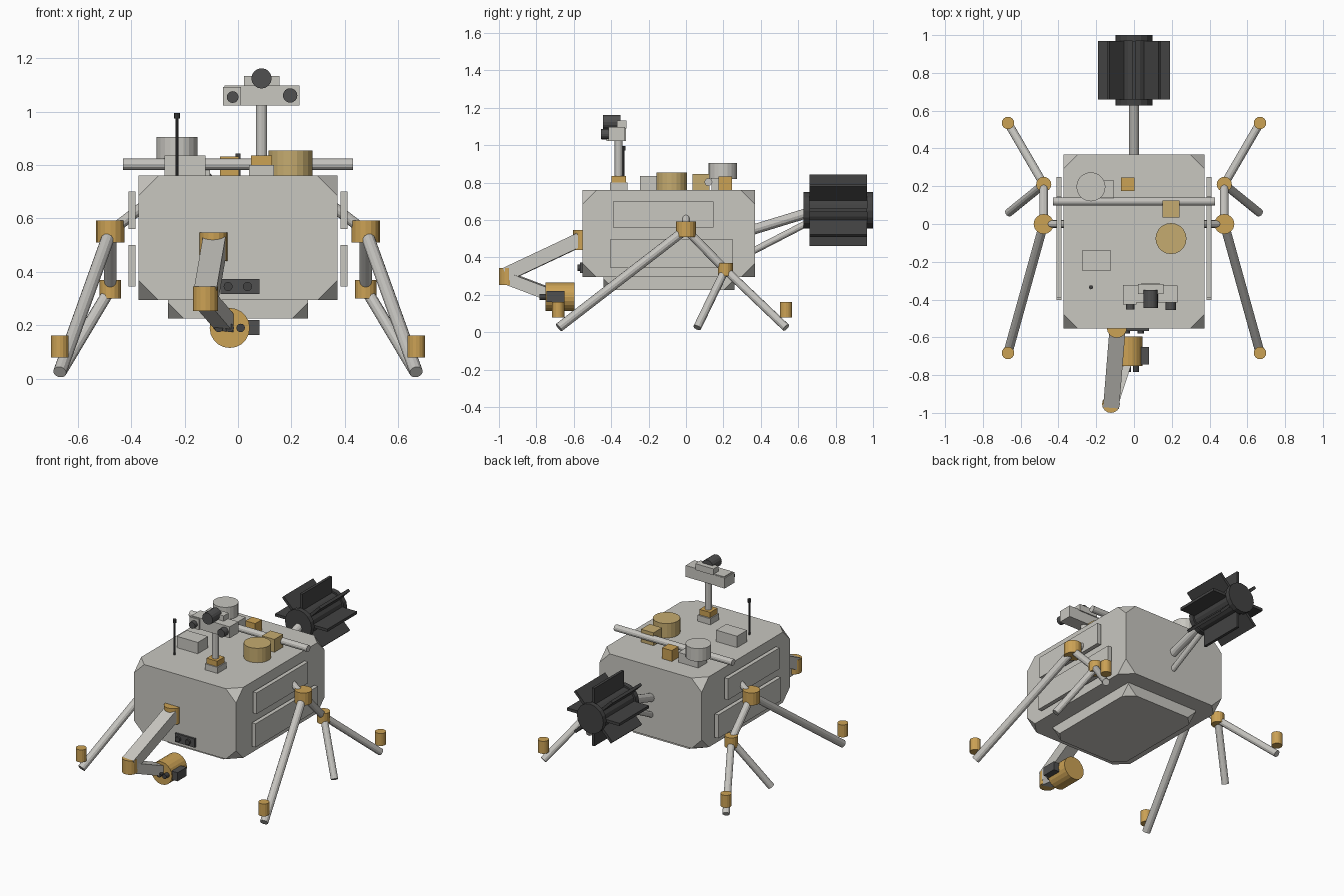
import bpy, bmesh, math
from mathutils import Vector, Matrix

if "Cube" in bpy.data.objects:
    bpy.data.objects.remove(bpy.data.objects["Cube"])


def material(name, rgb):
    m = bpy.data.materials.new(name)
    m.diffuse_color = (*rgb, 1)
    m.use_nodes = True
    m.node_tree.nodes["Principled BSDF"].inputs["Base Color"].default_value = m.diffuse_color
    return m


GREY = material("light grey", (0.58, 0.57, 0.53))
TUBE = material("tube grey", (0.56, 0.55, 0.52))
GOLD = material("gold", (0.60, 0.36, 0.09))
TAN = material("tan gold", (0.56, 0.41, 0.16))
DARK = material("charcoal", (0.055, 0.055, 0.055))
LENS = material("lens grey", (0.08, 0.08, 0.08))


def finish(bm, name, mat):
    bmesh.ops.recalc_face_normals(bm, faces=bm.faces[:])
    me = bpy.data.meshes.new(name)
    bm.to_mesh(me)
    bm.free()
    me.materials.append(mat)
    ob = bpy.data.objects.new(name, me)
    bpy.context.collection.objects.link(ob)
    return ob


def box(name, mat, x, y, z, cut=0):
    """Box from (min, max) ranges, with optional clipped corners."""
    bm = bmesh.new()
    bmesh.ops.create_cube(bm, size=1)
    for v in bm.verts:
        v.co = [r[0] + (c + 0.5) * (r[1] - r[0]) for r, c in zip((x, y, z), v.co)]
    if cut:
        bmesh.ops.bevel(bm, geom=bm.verts[:], offset=cut, segments=1, affect='VERTICES')
    return finish(bm, name, mat)


def rod(name, mat, a, b, r, n=12):
    """Cylinder between two points."""
    a, b = Vector(a), Vector(b)
    d = b - a
    bm = bmesh.new()
    bmesh.ops.create_cone(bm, cap_ends=True, segments=n, radius1=r, radius2=r, depth=d.length)
    rot = Vector((0, 0, 1)).rotation_difference(d).to_matrix().to_4x4()
    bm.transform(Matrix.Translation((a + b) / 2) @ rot)
    return finish(bm, name, mat)


def post(name, mat, x, y, z0, z1, r, n=16):
    return rod(name, mat, (x, y, z0), (x, y, z1), r, n)


def barrel(name, mat, x, z, y0, y1, r, n=16):
    return rod(name, mat, (x, y0, z), (x, y1, z), r, n)


def beam(name, mat, a, b, w, h):
    """Rectangular beam between two points."""
    a, b = Vector(a), Vector(b)
    d = (b - a).normalized()
    side = d.cross(Vector((0, 0, 1))).normalized()
    up = side.cross(d)
    bm = bmesh.new()
    bmesh.ops.create_cube(bm, size=1)
    for v in bm.verts:
        c = v.co.copy()
        v.co = (a + b) / 2 + (b - a) * c.x + side * w * c.y + up * h * c.z
    return finish(bm, name, mat)


# Hull and belly pan
box("hull", GREY, (-0.373, 0.373), (-0.553, 0.369), (0.295, 0.76), 0.075)
box("belly_pan", GREY, (-0.262, 0.262), (-0.44, 0.26), (0.225, 0.36), 0.06)

# Side panels and legs, mirrored left and right
for s, tag in ((1, "right"), (-1, "left")):
    xs = sorted((s * 0.383, s * 0.41))
    box("upper_panel_" + tag, GREY, xs, (-0.39, 0.147), (0.56, 0.70))
    box("lower_panel_" + tag, GREY, xs, (-0.403, 0.248), (0.345, 0.50))
    hub, pivot = (s * 0.478, 0, 0.55), (s * 0.478, 0.21, 0.335)
    rod("hub_strut_" + tag, TUBE, (s * 0.355, 0, 0.645), hub, 0.02)
    post("main_hub_" + tag, GOLD, hub[0], 0, 0.51, 0.592, 0.053)
    post("rear_pivot_" + tag, GOLD, pivot[0], 0.21, 0.30, 0.37, 0.04)
    rod("front_leg_" + tag, TUBE, hub, (s * 0.667, -0.68, 0.025), 0.025)
    rod("linking_leg_" + tag, TUBE, hub, pivot, 0.023)
    rod("middle_leg_" + tag, TUBE, pivot, (s * 0.663, 0.06, 0.025), 0.022)
    rod("rear_leg_" + tag, TUBE, pivot, (s * 0.667, 0.535, 0.025), 0.022)
    for y, end in ((-0.683, "front"), (0.535, "rear")):
        post("%s_motor_%s" % (end, tag), GOLD, s * 0.667, y, 0.08, 0.162, 0.033)

# Rear power unit with radial fins
PZ = 0.652
barrel("power_core", DARK, 0, PZ, 0.65, 0.98, 0.085)
barrel("power_cap_inner", DARK, 0, PZ, 0.628, 0.66, 0.097)
barrel("power_cap_outer", DARK, 0, PZ, 0.968, 1.0, 0.097)
for i in range(8):
    fin = box("power_fin_%d" % i, DARK, (0.07, 0.191), (0.66, 0.968), (-0.009, 0.009))
    fin.data.transform(Matrix.Translation((0, 0, PZ)) @ Matrix.Rotation(i * math.pi / 4, 4, 'Y'))
rod("power_strut_upper", TUBE, (0, 0.34, 0.543), (0, 0.65, 0.638), 0.027)
rod("power_strut_lower", TUBE, (0, 0.34, 0.425), (0, 0.65, 0.585), 0.018)

# Deck equipment
rod("deck_bar", TUBE, (-0.43, 0.12, 0.803), (0.43, 0.12, 0.803), 0.021)
post("grey_drum", GREY, -0.228, 0.197, 0.82, 0.905, 0.077, 20)
box("drum_support", GREY, (-0.25, -0.105), (0.137, 0.23), (0.755, 0.825))
box("deck_box", GREY, (-0.275, -0.122), (-0.245, -0.14), (0.755, 0.835))
post("gold_drum", TAN, 0.196, -0.077, 0.755, 0.855, 0.082, 20)
box("gold_box_small", GOLD, (-0.068, 0.003), (0.175, 0.245), (0.755, 0.832))
box("gold_box_large", TAN, (0.15, 0.241), (0.035, 0.125), (0.755, 0.845))
post("antenna_rod", DARK, -0.228, -0.335, 0.755, 0.98, 0.006, 8)
post("antenna_tip", DARK, -0.228, -0.335, 0.973, 0.995, 0.011, 8)

# Camera mast
MX, MY = 0.088, -0.36
box("mast_base", GREY, (0.041, 0.135), (-0.405, -0.312), (0.755, 0.80))
box("mast_collar", GOLD, (0.049, 0.127), (-0.398, -0.322), (0.80, 0.836))
post("mast", TUBE, MX, MY, 0.83, 1.03, 0.021, 12)
box("head_bar", GREY, (-0.05, 0.23), (-0.415, -0.325), (1.022, 1.097))
box("head_end_left", GREY, (-0.057, 0.012), (-0.425, -0.322), (1.022, 1.091))
box("head_top", GREY, (0.022, 0.155), (-0.37, -0.318), (1.09, 1.132))
barrel("head_main_lens", LENS, MX, 1.124, -0.445, -0.35, 0.038)
barrel("head_left_lens", LENS, -0.02, 1.054, -0.452, -0.41, 0.022)
barrel("head_right_lens", LENS, 0.195, 1.06, -0.455, -0.41, 0.027)

# Front hazard cameras
box("hazard_camera", LENS, (-0.065, 0.08), (-0.566, -0.55), (0.317, 0.374))
for i, x in enumerate((-0.037, 0.035)):
    barrel("hazard_lens_%d" % i, DARK, x, 0.345, -0.58, -0.56, 0.017, 12)

# Jointed front arm
post("arm_shoulder", GOLD, -0.091, -0.55, 0.44, 0.547, 0.053)
beam("upper_arm", GREY, (-0.088, -0.565, 0.496), (-0.12, -0.96, 0.31), 0.085, 0.075)
post("arm_elbow", GOLD, -0.122, -0.953, 0.253, 0.345, 0.047)
beam("forearm", GREY, (-0.115, -0.95, 0.287), (-0.04, -0.72, 0.2), 0.065, 0.065)

# Tool turret
TX, TZ = -0.031, 0.19
barrel("turret", GOLD, TX, TZ, -0.752, -0.595, 0.075, 20)
box("turret_side_tool", LENS, (0.03, 0.08), (-0.745, -0.65), (0.163, 0.22))
for i in (-1, 0, 1):
    barrel("turret_tool_%d" % (i + 2), DARK, TX + i * 0.041, TZ, -0.783, -0.74, 0.016, 12)
